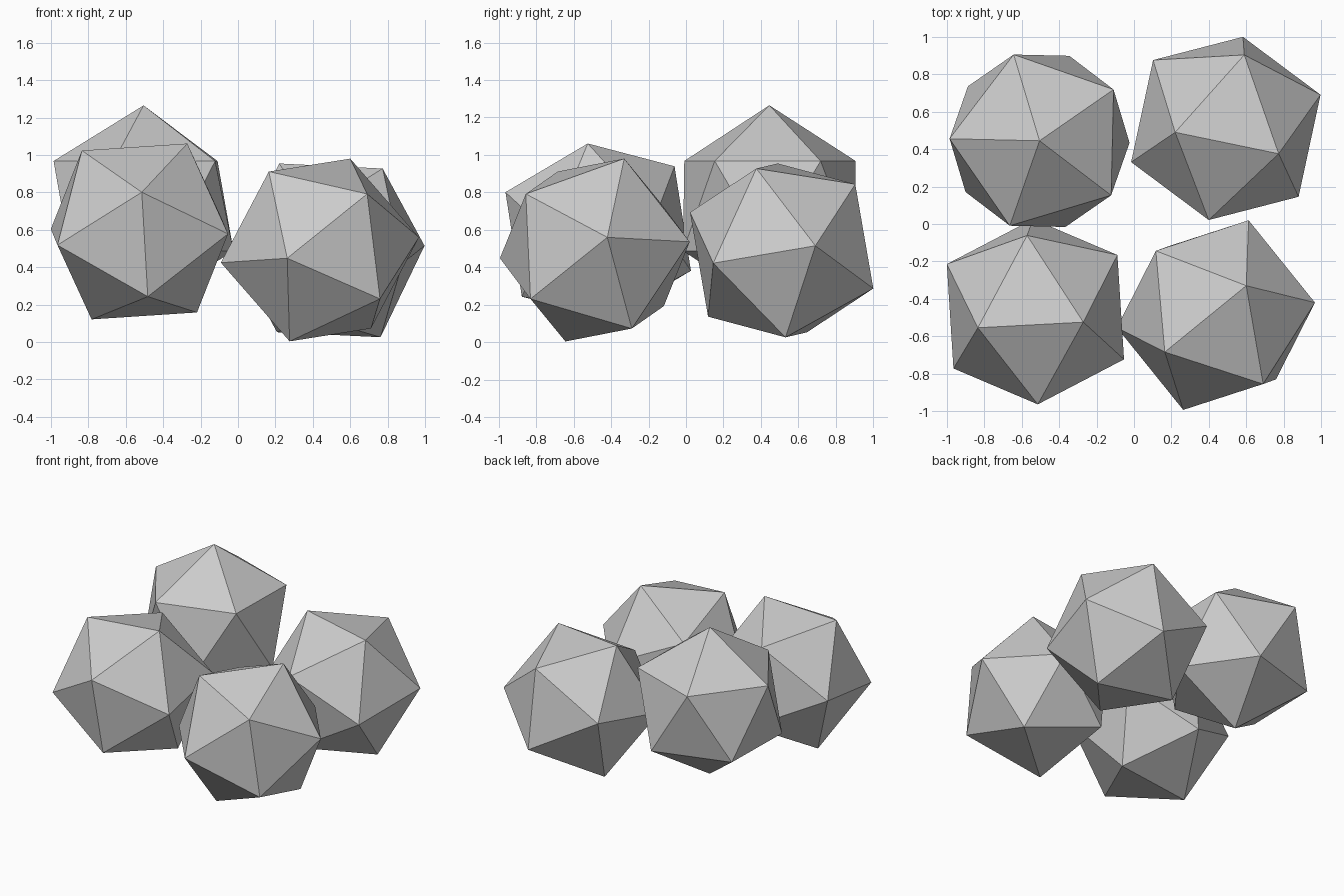
import bpy
import math
from mathutils import Matrix, Vector

if "Cube" in bpy.data.objects:
    bpy.data.objects.remove(bpy.data.objects["Cube"])

RADIUS = 0.538


def twenty_sided_ball(name, centre, corner_a, corner_b):
    """Icosahedron turned so two neighbouring corners point along the given directions."""
    z = Vector(corner_a).normalized()
    b = Vector(corner_b)
    x = (b - z * b.dot(z)).normalized()
    y = z.cross(x)
    rotation = Matrix((x, y, z)).transposed().to_4x4()
    bpy.ops.mesh.primitive_ico_sphere_add(subdivisions=1, radius=RADIUS)
    ball = bpy.context.object
    ball.name = name
    ball.matrix_world = Matrix.Translation(centre) @ rotation
    bpy.ops.object.shade_flat()


# Upright ball at the back left, one corner pointing straight up
turn = math.radians(34.7)
twenty_sided_ball("back_left_ball", (-0.505, 0.445, 0.727),
                  (0, 0, 1), (math.cos(turn), math.sin(turn), 0.5))

# Three tumbled balls
twenty_sided_ball("front_left_ball", (-0.527, -0.469, 0.591),
                  (0.257, -0.056, 0.472), (-0.308, -0.086, 0.434))
twenty_sided_ball("back_right_ball", (0.491, 0.511, 0.490),
                  (0.284, -0.136, 0.440), (0.099, 0.394, 0.355))
twenty_sided_ball("front_right_ball", (0.438, -0.487, 0.492),
                  (0.162, 0.157, 0.488), (-0.268, -0.193, 0.423))
